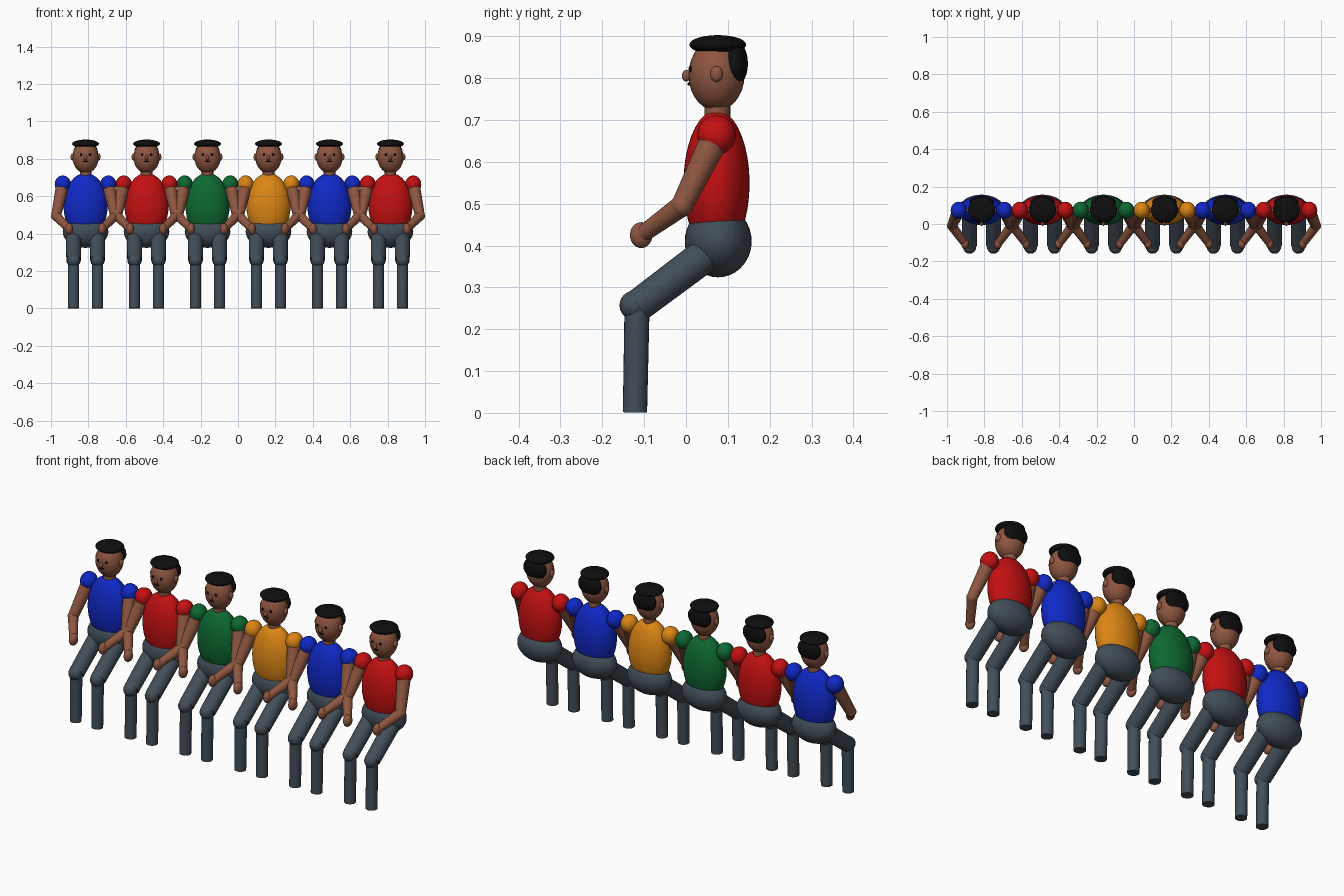
import bpy, bmesh, math
from mathutils import Vector, Matrix

if "Cube" in bpy.data.objects:
    bpy.data.objects.remove(bpy.data.objects["Cube"])


def srgb(r, g, b):
    def lin(c):
        c /= 255
        return c / 12.92 if c <= 0.04045 else ((c + 0.055) / 1.055) ** 2.4
    return (lin(r), lin(g), lin(b), 1)


def material(name, *rgb):
    m = bpy.data.materials.new(name)
    m.diffuse_color = srgb(*rgb)
    m.use_nodes = True
    m.node_tree.nodes["Principled BSDF"].inputs["Base Color"].default_value = m.diffuse_color
    return m


BLUE = material("blue shirt", 16, 40, 198)
RED = material("red shirt", 196, 16, 18)
GREEN = material("green shirt", 14, 104, 50)
ORANGE = material("orange shirt", 220, 134, 20)
SKIN = material("brown skin", 142, 86, 64)
GREY = material("slate trousers", 66, 78, 89)
BLACK = material("black hair", 14, 14, 14)


def finish(bm, name, mat):
    bmesh.ops.recalc_face_normals(bm, faces=bm.faces)
    me = bpy.data.meshes.new(name)
    bm.to_mesh(me)
    bm.free()
    me.materials.append(mat)
    for p in me.polygons:
        p.use_smooth = True
    me.set_sharp_from_angle(angle=math.radians(40))
    ob = bpy.data.objects.new(name, me)
    bpy.context.collection.objects.link(ob)


def ball(name, mat, centre, radii, seg=28, cut=None):
    """Ellipsoid, optionally cut flat below height `cut`."""
    bm = bmesh.new()
    bmesh.ops.create_uvsphere(bm, u_segments=seg, v_segments=seg // 2, radius=1)
    bm.transform(Matrix.Translation(centre) @ Matrix.Diagonal((*radii, 1)))
    if cut is not None:
        geom = bm.verts[:] + bm.edges[:] + bm.faces[:]
        res = bmesh.ops.bisect_plane(bm, geom=geom, plane_co=(0, 0, cut),
                                     plane_no=(0, 0, 1), clear_inner=True)
        rim = [e for e in res["geom_cut"] if isinstance(e, bmesh.types.BMEdge)]
        bmesh.ops.edgeloop_fill(bm, edges=rim)
    finish(bm, name, mat)


def limb(name, mat, a, b, ra, rb):
    """Tapered cylinder from a to b."""
    a, b = Vector(a), Vector(b)
    d = b - a
    bm = bmesh.new()
    bmesh.ops.create_cone(bm, cap_ends=True, segments=24, radius1=ra,
                          radius2=rb, depth=d.length)
    rot = d.to_track_quat('Z', 'Y').to_matrix().to_4x4()
    bm.transform(Matrix.Translation((a + b) / 2) @ rot)
    finish(bm, name, mat)


def seated_figure(x, shirt, n):
    def nm(part):
        return f"{part}_{n}"

    # Head, hair and neck
    ball(nm("head"), SKIN, (x, 0.073, 0.808), (0.07, 0.067, 0.086))
    ball(nm("hair_top"), BLACK, (x, 0.076, 0.88), (0.072, 0.068, 0.023))
    ball(nm("hair_back"), BLACK, (x, 0.118, 0.835), (0.066, 0.03, 0.055))
    limb(nm("neck"), SKIN, (x, 0.075, 0.69), (x, 0.075, 0.76), 0.031, 0.031)
    ball(nm("nose"), SKIN, (x, 0.001, 0.806), (0.009, 0.011, 0.014), 16)
    ball(nm("mouth"), BLACK, (x, 0.008, 0.786), (0.014, 0.005, 0.004), 12)

    # Torso cut flat at the waist, and hips
    ball(nm("torso"), shirt, (x, 0.073, 0.549), (0.118, 0.079, 0.175), 36, 0.449)
    ball(nm("hips"), GREY, (x, 0.077, 0.41), (0.122, 0.08, 0.086), 36)

    for s, side in ((-1, "left"), (1, "right")):
        def sn(part):
            return nm(f"{side}_{part}")

        # Eye and ear
        ball(sn("eye"), BLACK, (x + s * 0.024, 0.011, 0.822), (0.007, 0.005, 0.007), 12)
        ball(sn("ear"), SKIN, (x + s * 0.07, 0.073, 0.81), (0.01, 0.015, 0.019), 16)

        # Arm
        shoulder = (x + s * 0.122, 0.073, 0.664)
        elbow = (x + s * 0.158, -0.01, 0.495)
        hand = (x + s * 0.088, -0.107, 0.425)
        ball(sn("shoulder"), shirt, shoulder, (0.043, 0.046, 0.047))
        limb(sn("upper_arm"), SKIN, shoulder, elbow, 0.035, 0.026)
        ball(sn("elbow"), SKIN, elbow, (0.027, 0.027, 0.027), 24)
        limb(sn("forearm"), SKIN, elbow, hand, 0.026, 0.02)
        ball(sn("hand"), SKIN, hand, (0.021, 0.027, 0.031), 24)

        # Leg
        lx = x + s * 0.064
        limb(sn("thigh"), GREY, (lx, 0.06, 0.388), (lx, -0.114, 0.257), 0.041, 0.039)
        ball(sn("knee"), GREY, (lx, -0.124, 0.257), (0.035, 0.035, 0.035), 24)
        limb(sn("shin"), GREY, (lx, -0.117, 0.255), (lx, -0.122, 0.001), 0.03, 0.029)


# Row of six figures
for i, shirt in enumerate((BLUE, RED, GREEN, ORANGE, BLUE, RED)):
    seated_figure((i - 2.5) * 0.326, shirt, i + 1)
